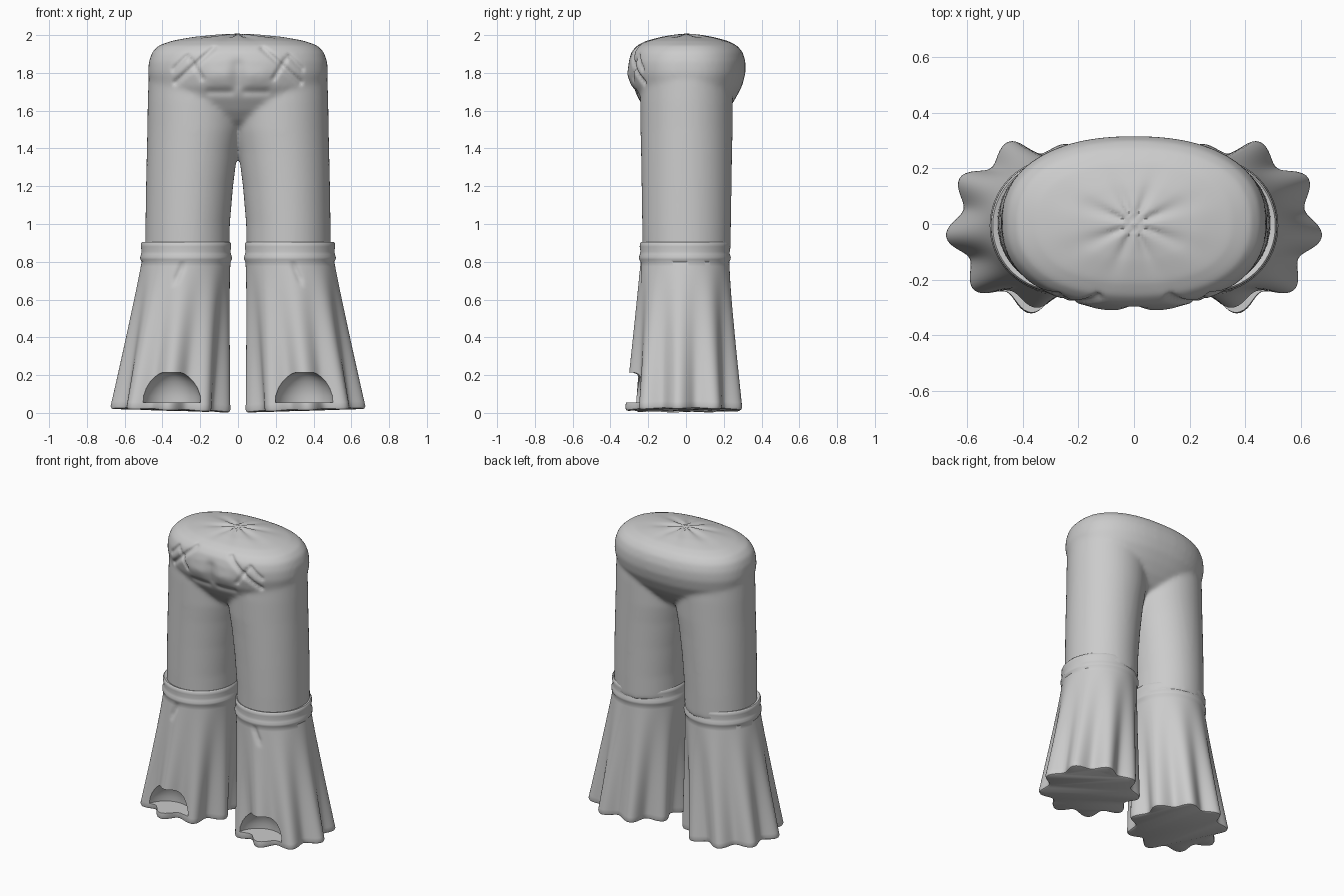
import bpy, bmesh, math
from math import sin, cos, pi, exp, radians
from mathutils import Vector

if "Cube" in bpy.data.objects:
    bpy.data.objects.remove(bpy.data.objects["Cube"])

grey = bpy.data.materials.new("plain grey cloth")
grey.use_nodes = True
grey.diffuse_color = (0.6, 0.6, 0.6, 1)
grey.node_tree.nodes["Principled BSDF"].inputs["Base Color"].default_value = (0.6, 0.6, 0.6, 1)


def add_loft(bm, rings):
    """Skin a closed, capped surface over rings of equal length."""
    loops = [[bm.verts.new(p) for p in ring] for ring in rings]
    n = len(loops[0])
    for a, b in zip(loops, loops[1:]):
        for i in range(n):
            j = (i + 1) % n
            bm.faces.new((a[i], a[j], b[j], b[i]))
    bm.faces.new(loops[0])
    bm.faces.new(loops[-1])


def make_object(name, bm):
    bmesh.ops.recalc_face_normals(bm, faces=bm.faces)
    mesh = bpy.data.meshes.new(name)
    bm.to_mesh(mesh)
    bm.free()
    mesh.materials.append(grey)
    obj = bpy.data.objects.new(name, mesh)
    bpy.context.collection.objects.link(obj)
    return obj


def apply_modifiers(obj):
    bpy.context.view_layer.update()
    deps = bpy.context.evaluated_depsgraph_get()
    mesh = bpy.data.meshes.new_from_object(obj.evaluated_get(deps))
    obj.modifiers.clear()
    obj.data = mesh
    mesh.materials.clear()
    mesh.materials.append(grey)


def smooth(obj, angle):
    bpy.ops.object.select_all(action='DESELECT')
    obj.select_set(True)
    bpy.context.view_layer.objects.active = obj
    bpy.ops.object.shade_smooth_by_angle(angle=radians(angle))


def oval(cx, cy, z, rx, ry, power=2.0, n=64):
    def bend(v):
        return math.copysign(abs(v) ** (2 / power), v)
    return [(cx + rx * bend(cos(2 * pi * i / n)), cy + ry * bend(sin(2 * pi * i / n)), z)
            for i in range(n)]


def line_falloff(x, z, a, b, width):
    """Soft strength near the segment a-b in the front plane."""
    p, a, b = Vector((x, z)), Vector(a), Vector(b)
    t = max(0, min(1, (p - a).dot(b - a) / (b - a).length_squared))
    return exp(-((p - a.lerp(b, t)).length / width) ** 2)


# Hips and upper legs, fused into one cloth surface
bm = bmesh.new()
hip = [(1.5, .12, .10), (1.55, .26, .17), (1.6, .36, .215), (1.66, .43, .255), (1.73, .465, .292),
       (1.8, .477, .31), (1.86, .472, .31), (1.91, .455, .295), (1.945, .42, .265),
       (1.97, .35, .215), (1.99, .24, .14), (2.004, .1, .06), (2.008, .02, .015)]
add_loft(bm, [oval(0, .005, z, rx, ry, 2.3) for z, rx, ry in hip])
leg = [(.84, .045, .492, .232), (1.0, .043, .49, .235), (1.2, .026, .487, .238),
       (1.38, .003, .483, .241), (1.5, -.02, .48, .244), (1.65, -.03, .478, .245),
       (1.76, -.02, .474, .24)]
for side in (1, -1):
    add_loft(bm, [oval(side * (a + b) / 2, .003, z, (b - a) / 2, ry) for z, a, b, ry in leg])
trousers = make_object("trousers", bm)
remesh = trousers.modifiers.new("fuse", 'REMESH')
remesh.mode = 'VOXEL'
remesh.voxel_size = 0.012
soften = trousers.modifiers.new("soften", 'SMOOTH')
soften.iterations = 12
apply_modifiers(trousers)

# Gathered waist centre and front pocket creases
creases = [((.13, 1.93), (.33, 1.75), .014, .016), ((.19, 1.77), (.25, 1.87), .012, .012),
           ((.27, 1.89), (.34, 1.82), .012, .012), ((.0, 1.84), (.0, 1.74), .035, .012),
           ((.04, 1.70), (.15, 1.70), .02, .008)]
for v in trousers.data.vertices:
    x, y, z = v.co
    if z > 1.85:
        r, a = math.hypot(x, y * 1.5), math.atan2(y, x)
        v.co.z -= .014 * (0.5 - 0.5 * cos(8 * a)) ** 2 * exp(-(r / .2) ** 2) * min(1, r / .03)
    if y < -.1 and z > 1.6:
        for a, b, width, depth in creases:
            v.co.y += depth * line_falloff(abs(x), z, a, b, width)
        v.co.y -= .01 * line_falloff(abs(x), z, (.08, 1.78), (.12, 1.78), .05)
smooth(trousers, 60)

# Flared lower legs with a cuff, fluted hem and toe opening
cuff = [(.895, .205), (.902, .222), (.905, .232), (.898, .238), (.88, .239), (.855, .235),
        (.84, .238), (.825, .243), (.812, .242), (.80, .235)]
LOBES, SEG = 9, 144


def flare_ring(side, z, t, radius, tilt=0.0):
    ring = []
    cx = .275 + .08 * t
    for i in range(SEG):
        a = 2 * pi * i / SEG
        wave = cos(LOBES * (a + radians(7)))
        r = radius + .029 * t ** 1.2 * wave
        x, y = cx + r * cos(a), -.006 + r * sin(a) * (1 - .02 * t)
        dz = tilt * (x - .04) - tilt * .1 * wave
        if y < -.1 and t > 0:
            y += .012 * line_falloff(x, z, (.29, .79), (.33, .70), .014)
        ring.append((side * x, y, z + dz))
    return ring


for side, label in ((1, "left"), (-1, "right")):
    bm = bmesh.new()
    rings = [flare_ring(side, z, 0, r) for z, r in cuff]
    steps = 32
    for k in range(1, steps + 1):
        t = k / steps
        rings.append(flare_ring(side, .80 - .78 * t, t, .235 + .058 * t, .03 * t * t))
    rings.append(flare_ring(side, .008, 1, .288, .03))
    rings.append(flare_ring(side, .004, 1, .278, .03))
    add_loft(bm, rings)
    flare = make_object(label + "_flared_leg", bm)

    # Domed hollow above a thin floor
    bm = bmesh.new()
    dome = [(.056, 1.0), (.09, .99), (.13, .91), (.165, .78), (.19, .62), (.206, .46), (.214, .3)]
    add_loft(bm, [oval(side * .352, -.29, z, .157 * s, .05 + .11 * s, 2, 48) for z, s in dome])
    cutter = make_object(label + "_toe_cutter", bm)
    cutter.hide_render = True
    cut = flare.modifiers.new("toe opening", 'BOOLEAN')
    cut.operation = 'DIFFERENCE'
    cut.solver = 'EXACT'
    cut.object = cutter
    apply_modifiers(flare)
    bpy.data.objects.remove(cutter)
    smooth(flare, 40)
